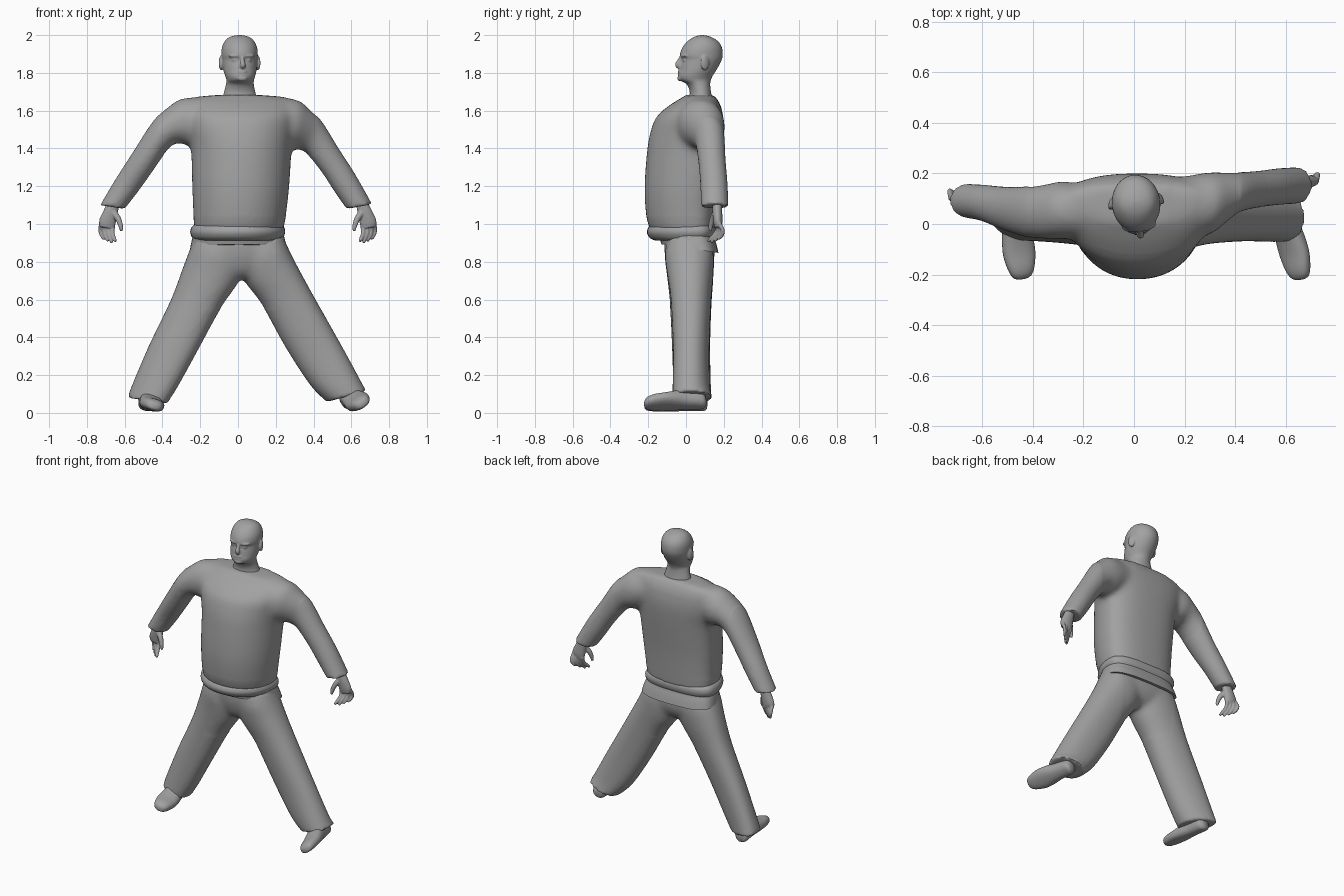
import bpy, bmesh, math
from mathutils import Vector as V, Matrix

if "Cube" in bpy.data.objects:
    bpy.data.objects.remove(bpy.data.objects["Cube"])

gray = bpy.data.materials.new("plain_gray")
gray.diffuse_color = (0.36, 0.36, 0.36, 1)
gray.use_nodes = True
gray.node_tree.nodes["Principled BSDF"].inputs["Base Color"].default_value = gray.diffuse_color


def activate(obs):
    bpy.ops.object.select_all(action='DESELECT')
    for ob in obs:
        ob.select_set(True)
    bpy.context.view_layer.objects.active = obs[0]


def finish(name, bm, angle=50):
    bmesh.ops.recalc_face_normals(bm, faces=bm.faces)
    me = bpy.data.meshes.new(name)
    bm.to_mesh(me)
    bm.free()
    me.materials.append(gray)
    ob = bpy.data.objects.new(name, me)
    bpy.context.collection.objects.link(ob)
    activate([ob])
    bpy.ops.object.shade_smooth_by_angle(angle=math.radians(angle))
    return ob


def fuse(name, obs, voxel, blend, rounds):
    """Merge parts into one skin; soften the seams where blend(co) holds."""
    activate(obs)
    bpy.ops.object.join()
    ob = obs[0]
    ob.name = name
    mod = ob.modifiers.new("merge", 'REMESH')
    mod.mode, mod.voxel_size = 'VOXEL', voxel
    bpy.ops.object.modifier_apply(modifier=mod.name)
    bm = bmesh.new()
    bm.from_mesh(ob.data)
    area = [v for v in bm.verts if blend(v.co)]
    for i in range(rounds):
        bmesh.ops.smooth_vert(bm, verts=area if i > 1 else bm.verts, factor=0.5,
                              use_axis_x=True, use_axis_y=True, use_axis_z=True)
    bm.to_mesh(ob.data)
    bm.free()
    activate([ob])
    bpy.ops.object.shade_smooth_by_angle(angle=math.radians(50))
    return ob


def smooth_rows(rows, steps):
    """Catmull-Rom interpolation between rows of numbers."""
    out = []
    for i in range(len(rows) - 1):
        p = [rows[max(0, min(len(rows) - 1, i + k))] for k in (-1, 0, 1, 2)]
        for s in range(steps):
            t = s / steps
            out.append([b + 0.5 * t * (c - a + t * (2*a - 5*b + 4*c - d + t * (3*(b - c) + d - a)))
                        for a, b, c, d in zip(*p)])
    return out + [list(rows[-1])]


def loft(name, rings, n=28, power=2.0, back=None):
    """Skin rings given as (centre, half axis u, front axis, back axis)."""
    bm = bmesh.new()
    loops = []
    for c, u, v0, v1 in rings:
        loop = []
        for k in range(n):
            a = 2 * math.pi * k / n
            ca, sa = math.cos(a), math.sin(a)
            e = 2 / (back if back and sa > 0 else power)
            f = lambda q: math.copysign(abs(q) ** e, q)
            loop.append(bm.verts.new(c + u * f(ca) + (v1 if sa > 0 else v0) * f(sa)))
        loops.append(loop)
    for a, b in zip(loops, loops[1:]):
        for k in range(n):
            bm.faces.new((a[k], a[(k + 1) % n], b[(k + 1) % n], b[k]))
    bm.faces.new(loops[0][::-1])
    bm.faces.new(loops[-1])
    return finish(name, bm)


def body(name, rows, mid=0.5, skew=0.0, **kw):
    """Rows: side point (x, z), opposite side point (x, z), front y, back y.
    mid places the widest line between front and back, skew turns the last ring."""
    rings = []
    rows = smooth_rows(rows, 4)
    for i, (ax, az, bx, bz, y0, y1) in enumerate(rows):
        ym = y0 + (y1 - y0) * mid
        turn = skew * i / (len(rows) - 1) * abs(bx - ax) / 2
        rings.append((V(((ax + bx) / 2, ym, (az + bz) / 2)),
                      V(((bx - ax) / 2, math.copysign(turn, skew * (bx - ax)), (bz - az) / 2)),
                      V((0, ym - y0, 0)), V((0, y1 - ym, 0))))
    return loft(name, rings, **kw)


def level(name, rows, **kw):
    """Rows: z, left x, right x, front y, back y."""
    return body(name, [(x0, z, x1, z, y0, y1) for z, x0, x1, y0, y1 in rows], **kw)


def tube(name, rows, n=10):
    """Round limb through rows of x, y, z, radius."""
    pts = smooth_rows(rows, 3)
    rings = []
    for i, p in enumerate(pts):
        t = (V(pts[min(i + 1, len(pts) - 1)][:3]) - V(pts[max(i - 1, 0)][:3])).normalized()
        u = (V((0, 1, 0)) - t * t.y).normalized() if abs(t.y) < 0.95 else t.orthogonal().normalized()
        v = t.cross(u) * p[3]
        rings.append((V(p[:3]), u * p[3], v, v))
    return loft(name, rings, n)


def ball(name, loc, size, yaw=0):
    bm = bmesh.new()
    bmesh.ops.create_uvsphere(bm, u_segments=16, v_segments=10, radius=1)
    bm.transform(Matrix.LocRotScale(V(loc), Matrix.Rotation(yaw, 3, 'Z'), V(size)))
    return finish(name, bm)


# Sweater: trunk and both sleeves
trunk = level("trunk", [
    (0.97, -.23, .24, -.19, .155), (1.05, -.237, .255, -.212, .16),
    (1.2, -.243, .272, -.22, .17), (1.4, -.25, .285, -.205, .192),
    (1.5, -.275, .30, -.185, .2), (1.57, -.29, .315, -.155, .197),
    (1.63, -.285, .31, -.085, .182), (1.67, -.24, .26, -.02, .158),
    (1.683, -.10, .105, .0, .14)], n=40, power=2.1, back=2.5, mid=.65)
left = body("left_sleeve", [
    (-.15, 1.665, -.15, 1.46, -.05, .14), (-.29, 1.668, -.255, 1.415, -.06, .17),
    (-.38, 1.612, -.315, 1.43, -.06, .158), (-.455, 1.537, -.37, 1.395, -.055, .15),
    (-.56, 1.375, -.455, 1.275, -.025, .148), (-.65, 1.235, -.53, 1.17, .01, .155),
    (-.73, 1.10, -.60, 1.08, .025, .16)])
right = body("right_sleeve", [
    (.15, 1.665, .15, 1.46, -.05, .18), (.31, 1.66, .27, 1.395, -.045, .205),
    (.385, 1.602, .325, 1.395, .0, .205), (.445, 1.542, .375, 1.36, .045, .205),
    (.53, 1.405, .45, 1.265, .065, .21), (.62, 1.265, .515, 1.165, .075, .22),
    (.71, 1.105, .575, 1.08, .08, .225)])
fuse("sweater", [trunk, left, right], .011,
     lambda c: c.z > 1.36 and .14 < abs(c.x) < .42 or abs(c.x) < .3 and 1.05 < c.z < 1.6, 18)

# Rolled waistband and the hem below it
level("waistband", [
    (.912, -.215, .215, -.16, .12), (.925, -.24, .235, -.19, .145),
    (.955, -.253, .25, -.207, .157), (.985, -.245, .243, -.197, .152),
    (1.002, -.22, .22, -.17, .125)], n=40, power=2.1, back=2.7, mid=.7)
hem = level("hem", [(.97, -.23, .235, -.17, .14), (.92, -.245, .25, -.145, .16),
                    (.873, -.255, .262, -.13, .172)], n=40, power=2.2, back=2.8, mid=.66)
for v in hem.data.vertices:
    if v.co.z < .95:
        v.co.z -= 0.15 * v.co.y

# Trousers: pelvis and both legs
pelvis = level("pelvis", [
    (.94, -.23, .24, -.115, .13), (.87, -.245, .258, -.117, .15),
    (.80, -.19, .22, -.105, .148), (.74, -.07, .11, -.08, .118), (.71, -.01, .05, -.04, .07)],
    mid=.6, back=2.4)
left = body("left_leg", [
    (-.225, .93, .03, .92, -.10, .12), (-.255, .865, .03, .80, -.113, .148),
    (-.295, .76, .005, .695, -.10, .145), (-.355, .60, -.09, .555, -.083, .133),
    (-.47, .36, -.205, .345, -.07, .123), (-.56, .15, -.315, .145, -.062, .125),
    (-.585, .08, -.375, .05, -.06, .13)], power=2.2, mid=.55, skew=-.3)
right = body("right_leg", [
    (.24, .93, .0, .92, -.10, .12), (.27, .865, .01, .80, -.113, .148),
    (.318, .77, .035, .695, -.10, .145), (.40, .62, .125, .575, -.08, .133),
    (.555, .345, .25, .35, -.068, .123), (.655, .16, .38, .15, -.07, .125),
    (.68, .115, .47, .058, -.07, .135)], power=2.2, mid=.53, skew=-.1)
fuse("trousers", [pelvis, left, right], .011, lambda c: c.z > .55 and abs(c.x) < .2, 18)

# Shoes, built along y and then tilted onto their edge
for name, loc, rot in (("left_shoe", (-.48, 0, .012), (0, .24, .15)),
                       ("right_shoe", (.632, 0, .03), (0, -.62, .2))):
    rows = [(-.222, .012, .012, .032), (-.212, .036, .004, .05), (-.18, .053, .0, .063),
            (-.12, .065, .0, .07), (-.06, .062, .0, .085), (.0, .053, .0, .105),
            (.06, .05, .0, .105), (.095, .042, .0, .09), (.11, .02, .01, .06)]
    rings = [(V((0, y, (a + b) / 2)), V((w, 0, 0)), V((0, 0, (b - a) / 2)), V((0, 0, (b - a) / 2)))
             for y, w, a, b in smooth_rows(rows, 3)]
    shoe = loft(name, rings, power=2.4)
    shoe.location, shoe.rotation_euler = loc, rot

# Hands: palm, four bent fingers and thumb
for side, s, dx, y in (("left", -1, .003, .10), ("right", 1, 0, .165)):
    X = lambda x: s * (x + dx)
    parts = [body(side + "_palm", [
        (X(.685), 1.12, X(.625), 1.10, y - .025, y + .025),
        (X(.71), 1.07, X(.635), 1.05, y - .025, y + .027),
        (X(.732), 1.02, X(.645), 1.0, y - .02, y + .028),
        (X(.728), .985, X(.652), .975, y - .014, y + .022)], n=16)]
    for i in range(4):
        x, z = .722 - i * .021, .995 - i * .004
        r = .0125 if i else .011
        parts.append(tube("finger", [
            (X(x), y + .01, z + .01, r), (X(x + .004), y + .03 - .012 * i, z - .03, r),
            (X(x - .006), y + .022 - .018 * i, z - .06, r * .9),
            (X(x - .015), y + .005 - .018 * i, z - .075 - .006 * (i % 3), r * .55)]))
    parts.append(tube("thumb", [
        (X(.655), y - .01, 1.06, .018), (X(.63), y - .025, 1.025, .016),
        (X(.617), y - .035, .985, .012), (X(.615), y - .035, .962, .007)]))
    fuse(side + "_hand", parts, .004, lambda c: True, 2)

# Head and neck
parts = [level("head", [(z, .008 - w, .008 + w, y0, y1) for z, w, y0, y1 in (
    (1.66, .095, .015, .14), (1.70, .083, .02, .132), (1.74, .074, .003, .128),
    (1.762, .073, -.034, .132), (1.785, .08, -.043, .142), (1.81, .087, -.037, .158),
    (1.84, .091, -.032, .176), (1.87, .094, -.025, .19), (1.895, .096, -.033, .195),
    (1.93, .094, -.022, .192), (1.96, .083, .0, .177), (1.983, .064, .028, .148),
    (1.995, .038, .055, .118), (2.0, .01, .08, .092))], n=32)]

# Face details
parts += [tube("nose", [(.010, -.022, 1.895, .008), (.011, -.036, 1.865, .011),
                        (.012, -.045, 1.843, .016), (.011, -.034, 1.83, .013)]),
          ball("upper_lip", (.010, -.036, 1.807), (.027, .009, .006)),
          ball("lower_lip", (.010, -.036, 1.793), (.023, .009, .006)),
          ball("chin", (.010, -.034, 1.77), (.028, .013, .014))]
for s in (-1, 1):
    parts += [ball("brow", (.009 + s * .04, -.017, 1.89), (.032, .012, .008), s * .3),
              ball("eye", (.009 + s * .038, -.014, 1.868), (.016, .009, .007), s * .3),
              ball("ear", (.008 + s * .098, .09, 1.852), (.011, .025, .04), s * .35)]
head = fuse("head", parts, .005, lambda c: True, 4)
pivot = Matrix.Translation((.008, .085, 0))
head.data.transform(pivot @ Matrix.Rotation(math.radians(6), 4, 'Z') @ pivot.inverted())
